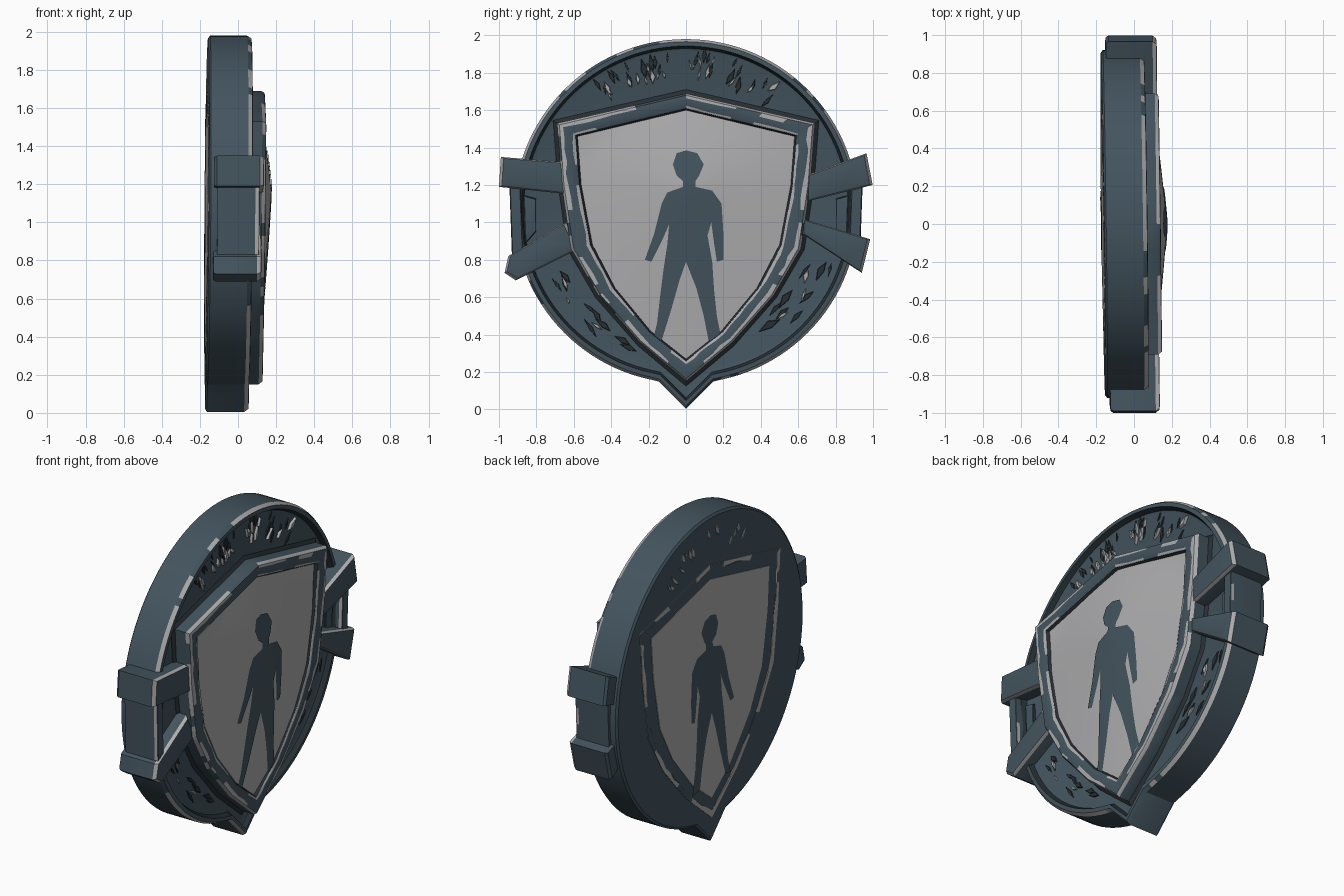
import bpy, bmesh, math, random
from mathutils import Vector

random.seed(7)
SLATE, GREY, DARK, WORN = range(4)
CENTRE = 1.06

if "Cube" in bpy.data.objects:
    bpy.data.objects.remove(bpy.data.objects["Cube"], do_unlink=True)


def make_material(name, colour):
    m = bpy.data.materials.new(name)
    m.use_nodes = True
    m.diffuse_color = (*colour, 1)
    bsdf = next(n for n in m.node_tree.nodes if n.type == 'BSDF_PRINCIPLED')
    bsdf.inputs["Base Color"].default_value = (*colour, 1)
    bsdf.inputs["Roughness"].default_value = 0.7
    return m


MATERIALS = [make_material("slate blue", (0.056, 0.088, 0.112)),
             make_material("light grey", (0.42, 0.42, 0.43)),
             make_material("dark crevice", (0.02, 0.028, 0.034))]


def finish(name, bm):
    """Lean the part slightly, then turn the mesh into a smooth-shaded object."""
    for v in bm.verts:
        v.co.x += -0.013 * v.co.y + 0.008 * (v.co.z - 1)
    bmesh.ops.recalc_face_normals(bm, faces=bm.faces)
    me = bpy.data.meshes.new(name)
    bm.to_mesh(me)
    bm.free()
    for m in MATERIALS:
        me.materials.append(m)
    ob = bpy.data.objects.new(name, me)
    bpy.context.collection.objects.link(ob)
    bpy.ops.object.select_all(action='DESELECT')
    ob.select_set(True)
    bpy.context.view_layer.objects.active = ob
    bpy.ops.object.shade_smooth_by_angle(angle=math.radians(30))
    return ob


def loft(name, loops, bands, caps=(SLATE, SLATE), bm=None):
    """Bridge outlines (points, depth); a WORN band breaks into grey and slate runs."""
    own = bm is None
    bm = bm or bmesh.new()
    rings = [[bm.verts.new((x, y, z)) for y, z in pts] for pts, x in loops]
    n = len(rings[0])
    for a, b, band in zip(rings, rings[1:], bands):
        worn = True
        for i in range(n):
            j = (i + 1) % n
            f = bm.faces.new((a[i], a[j], b[j], b[i]))
            if random.random() < (0.12 if worn else 0.4):
                worn = not worn
            f.material_index = (GREY if worn else SLATE) if band == WORN else band
    for ring, cap in zip((rings[0], rings[-1]), caps):
        if cap is not None:
            bm.faces.new(ring).material_index = cap
    return finish(name, bm) if own else None


def divide(pts, cuts):
    out = []
    for a, b in zip(pts, pts[1:] + pts[:1]):
        out += [tuple(Vector(a).lerp(Vector(b), k / cuts)) for k in range(cuts)]
    return out


def scale(pts, s, c=None):
    c = c or [sum(p[k] for p in pts) / len(pts) for k in (0, 1)]
    return [(c[0] + (y - c[0]) * s, c[1] + (z - c[1]) * s) for y, z in pts]


def blend(t, jitter=0.0):
    """Outline between the shield's outer edge (0) and its panel edge (1)."""
    pts = []
    for a, b in zip(OUTER, INNER):
        k = t + random.uniform(-jitter, jitter)
        pts.append(tuple(Vector(a).lerp(Vector(b), k)))
    return pts


def mirrored(half):
    return divide(half + [(-y, z) for y, z in half[-2:0:-1]], 5)


OUTER = mirrored([(0, 1.69), (.69, 1.53), (.665, 1.2), (.615, .86), (.47, .61), (.25, .36), (0, .15)])
INNER = mirrored([(0, 1.6), (.58, 1.46), (.56, 1.2), (.5, .88), (.38, .65), (.19, .42), (0, .27)])

# Round body with a pointed bottom and a raised rim
body = []
for i in range(120):
    a = math.tau * i / 120
    y, z = 0.92 * math.sin(a), CENTRE + 0.92 * math.cos(a)
    if z < CENTRE and abs(y) < 0.15:
        z = 0.005 + abs(y)
    body.append((y, z))
mid = (0, CENTRE)
loft("round_body",
     [(scale(body, .985, mid), -.165), (body, -.155), (body, .04), (scale(body, .985, mid), .062),
      (scale(body, .96, mid), .064), (scale(body, .945, mid), .035), (scale(body, .93, mid), .03)],
     [SLATE, SLATE, WORN, SLATE, DARK, SLATE])

# Shield frame with worn edges
loft("shield_frame",
     [(scale(OUTER, 1.03, (0, 1.0)), .031), (OUTER, .045), (OUTER, .115), (blend(.12), .134),
      (blend(.32, .08), .136), (blend(.76, .05), .134), (blend(.9), .128), (blend(1.02), .108)],
     [DARK, SLATE, WORN, WORN, SLATE, WORN, DARK], caps=(None, None))


# Domed panel inside the frame
def dome(y, z):
    dz = (z - 1.18) / (0.42 if z > 1.18 else 0.91)
    return 0.172 - 0.06 * min(1, math.hypot(y / 0.6, dz)) ** 1.2


bm = bmesh.new()
rings = []
for k in range(1, 13):
    rings.append([bm.verts.new((dome(y, z), y, z)) for y, z in scale(INNER, k / 12, (0, 1.18))])
tip = bm.verts.new((dome(0, 1.18), 0, 1.18))
count = len(INNER)
for i in range(count):
    j = (i + 1) % count
    bm.faces.new((tip, rings[0][i], rings[0][j]))
    for a, b in zip(rings, rings[1:]):
        bm.faces.new((a[i], b[i], b[j], a[j]))
for f in bm.faces:
    f.material_index = GREY
finish("shield_panel", bm)

# Same shield painted on the flat back
loft("back_panel", [(INNER, -.164), (INNER, -.168)], [GREY], (GREY, GREY))
loft("back_shield_outline", [(blend(0), -.163), (blend(0), -.168), (blend(.28, .1), -.168), (blend(.3), -.163)],
     [WORN, WORN, WORN], (None, None))

# Standing figure, laid on the dome and on the back
FIGURE = [(-.05, 1.37), (0, 1.385), (.06, 1.37), (.095, 1.31), (.07, 1.25), (.05, 1.22), (.05, 1.19),
          (.14, 1.17), (.19, 1.1), (.2, .94), (.2, .8), (.165, .79), (.15, .89), (.135, 1), (.115, .93),
          (.14, .79), (.15, .64), (.165, .5), (.195, .35), (.12, .37), (.095, .5), (.055, .65), (0, .79),
          (-.035, .69), (-.08, .53), (-.13, .37), (-.18, .36), (-.155, .46), (-.14, .59), (-.12, .75),
          (-.1, .88), (-.09, .99), (-.125, .91), (-.185, .79), (-.22, .8), (-.17, .94), (-.13, 1.1),
          (-.1, 1.16), (-.015, 1.19), (-.015, 1.22), (-.05, 1.25), (-.07, 1.31)]


def figure(name, depth):
    bm = bmesh.new()
    verts = [bm.verts.new((0, y, z)) for y, z in FIGURE]
    edges = [bm.edges.new((a, b)) for a, b in zip(verts, verts[1:] + verts[:1])]
    bmesh.ops.triangle_fill(bm, edges=edges, use_beauty=True)
    bmesh.ops.subdivide_edges(bm, edges=bm.edges[:], cuts=3, use_grid_fill=True)
    for v in bm.verts:
        v.co.x = depth(v.co.y, v.co.z)
    ob = finish(name, bm)
    if ob.data.polygons[0].normal.x * depth(0, 1) < 0:
        ob.data.flip_normals()


figure("front_figure", lambda y, z: dome(y, z) + 0.005)
figure("back_figure", lambda y, z: -0.172)


# Straps and side bars wrapped over the rim
def strap(name, corners, back, front, edge=WORN):
    pts = divide(corners, 4)
    loft(name, [(scale(pts, .94), back), (pts, back + .015), (pts, front - .022),
                (scale(pts, .92), front - .002), (scale(pts, .84), front)],
         [SLATE, SLATE, edge, SLATE])


strap("upper_strap_right", [(-.99, 1.35), (-.62, 1.32), (-.62, 1.15), (-1, 1.19)], -.14, .122)
strap("upper_strap_left", [(.64, 1.25), (.965, 1.37), (.998, 1.2), (.64, 1.11)], -.14, .13)
strap("lower_strap_right", [(-.95, .82), (-.64, 1), (-.57, .86), (-.91, .69), (-.97, .73)], -.14, .112)
strap("lower_strap_left", [(.62, 1.02), (.985, .91), (.94, .73), (.62, .94)], -.14, .122)
for side, s in (("right", -1), ("left", 1)):
    strap("side_bar_" + side, [(s * .945, 1.22), (s * .885, 1.22), (s * .87, .82), (s * .93, .8)], -.12, .1)
    strap("side_recess_" + side, [(s * .87, 1.15), (s * .8, 1.13), (s * .8, .95), (s * .86, .88)],
          0, .045, DARK)


# Scattered wear chips and scratches on the band around the shield
def slivers(name, number, spread, radii, size, colour, depths, along):
    bm = bmesh.new()
    for _ in range(number):
        a, r = random.uniform(*spread), random.uniform(*radii)
        c = Vector((r * math.sin(a), CENTRE + r * math.cos(a)))
        turn = (math.pi / 2 if along else 0) + a + random.uniform(-.35, .35)
        u = Vector((math.sin(turn), math.cos(turn))) * size * random.uniform(.6, 1.3)
        w = Vector((u.y, -u.x)) * random.uniform(.15, .35)
        pts = [tuple(c + p) for p in (u, w, -u * .8 - w * .3, -w * .9)]
        loft(name, [(pts, depths[0]), (scale(pts, .8), depths[1])], [colour], (colour, colour), bm)
    finish(name, bm)


TOP = (-.62, .65)
slivers("front_chips", 20, TOP, (.72, .82), .04, GREY, (.028, .046), False)
slivers("front_shadows", 26, TOP, (.72, .84), .05, DARK, (.028, .036), False)
slivers("back_chips", 18, TOP, (.72, .82), .045, GREY, (-.163, -.168), False)
for side, s in (("right", -1), ("left", 1)):
    slivers("flank_scratches_" + side, 9, (s * 1.95, s * 2.75), (.7, .83), .06, DARK, (.028, .036), True)
    slivers("flank_chips_" + side, 3, (s * 1.95, s * 2.5), (.72, .8), .04, GREY, (.028, .04), True)
